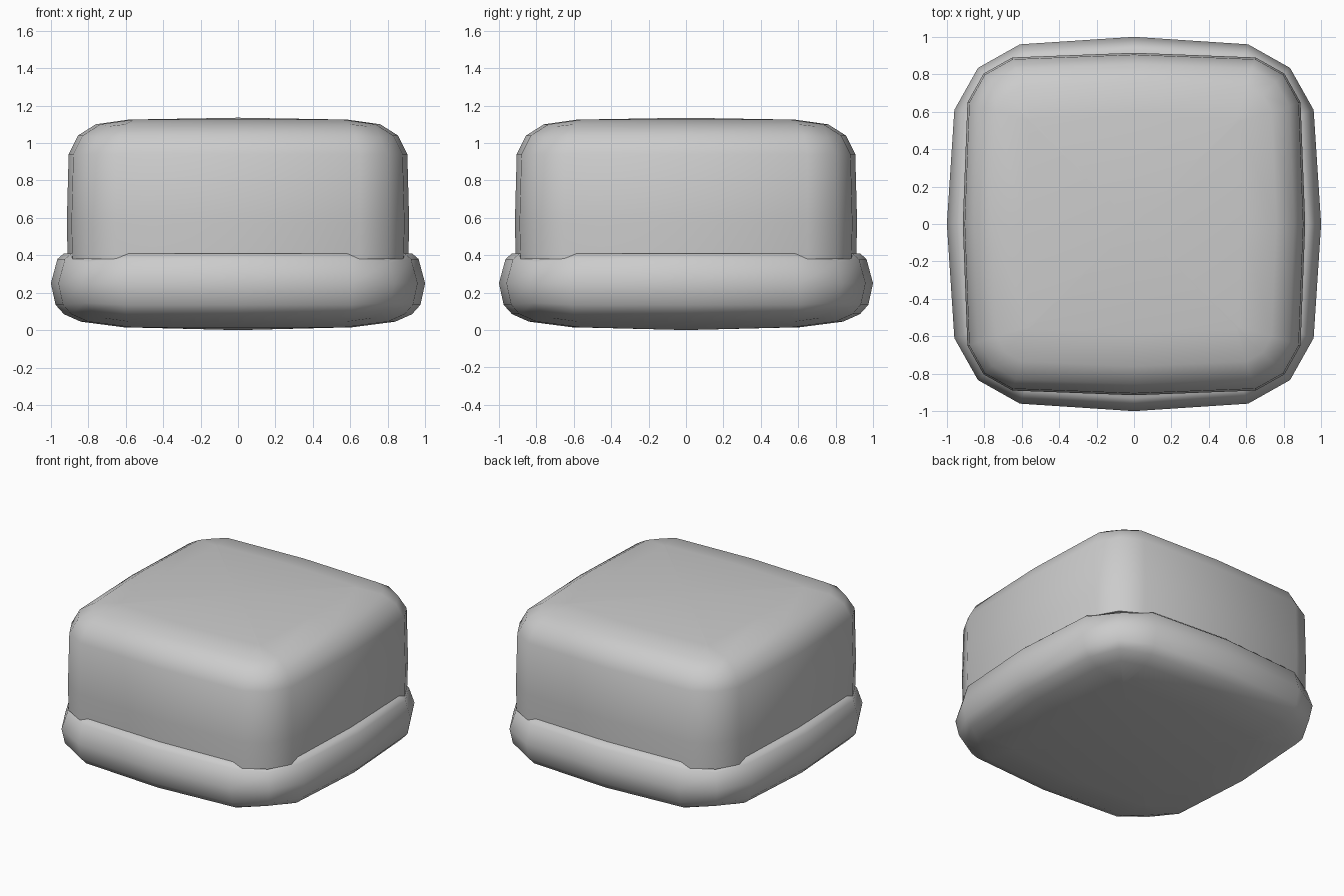
import bpy, bmesh

if "Cube" in bpy.data.objects:
    bpy.data.objects.remove(bpy.data.objects["Cube"])

grey = bpy.data.materials.new("light grey")
grey.use_nodes = True
colour = (0.6, 0.6, 0.6, 1)
grey.diffuse_color = colour
grey.node_tree.nodes["Principled BSDF"].inputs["Base Color"].default_value = colour


def outline(r, h, bulge, z, drop):
    """Sixteen-sided rounded square: bowed sides and chamfered corners."""
    c = h + (r - h) * 0.64
    quarter = [(r + bulge, 0, z), (r, h, z), (c, c, z - drop), (h, r, z)]
    points = []
    for _ in range(4):
        points += quarter
        quarter = [(-y, x, q) for x, y, q in quarter]
    return points


def cushion(name, rings, bulge, bottom, top):
    """Skin a stack of outlines and close both ends with a fan."""
    bm = bmesh.new()
    loops = [[bm.verts.new(p) for p in outline(r, h, bulge, z, d)]
             for r, h, z, d in rings]
    n = len(loops[0])
    for low, high in zip(loops, loops[1:]):
        for i in range(n):
            j = (i + 1) % n
            bm.faces.new((low[i], low[j], high[j], high[i]))
    for loop, z in ((loops[0], bottom), (loops[-1], top)):
        centre = bm.verts.new((0, 0, z))
        for i in range(n):
            bm.faces.new((loop[i], loop[(i + 1) % n], centre))
    bmesh.ops.remove_doubles(bm, verts=bm.verts, dist=0.001)
    bmesh.ops.recalc_face_normals(bm, faces=bm.faces)
    mesh = bpy.data.meshes.new(name)
    bm.to_mesh(mesh)
    bm.free()
    mesh.materials.append(grey)
    obj = bpy.data.objects.new(name, mesh)
    bpy.context.collection.objects.link(obj)
    bpy.ops.object.select_all(action='DESELECT')
    obj.select_set(True)
    bpy.context.view_layer.objects.active = obj
    bpy.ops.object.shade_smooth_by_angle(angle=1.1)


# Soft bulging base: radius, straight half-length, height, corner drop
cushion("base", [
    (0.57, 0.56, 0.015, 0), (0.80, 0.58, 0.045, -0.02),
    (0.89, 0.60, 0.085, -0.02), (0.935, 0.61, 0.135, -0.01),
    (0.96, 0.61, 0.25, 0), (0.925, 0.60, 0.38, 0.02),
    (0.89, 0.58, 0.41, 0.03), (0.57, 0.56, 0.42, 0)],
    0.04, 0.0, 0.42)

# Rounded body set into the base
cushion("body", [
    (0.885, 0.65, 0.38, 0), (0.89, 0.65, 0.57, 0),
    (0.88, 0.65, 0.94, 0), (0.83, 0.63, 1.04, 0.01),
    (0.735, 0.60, 1.10, 0.01), (0.56, 0.55, 1.125, 0)],
    0.025, 0.38, 1.135)
